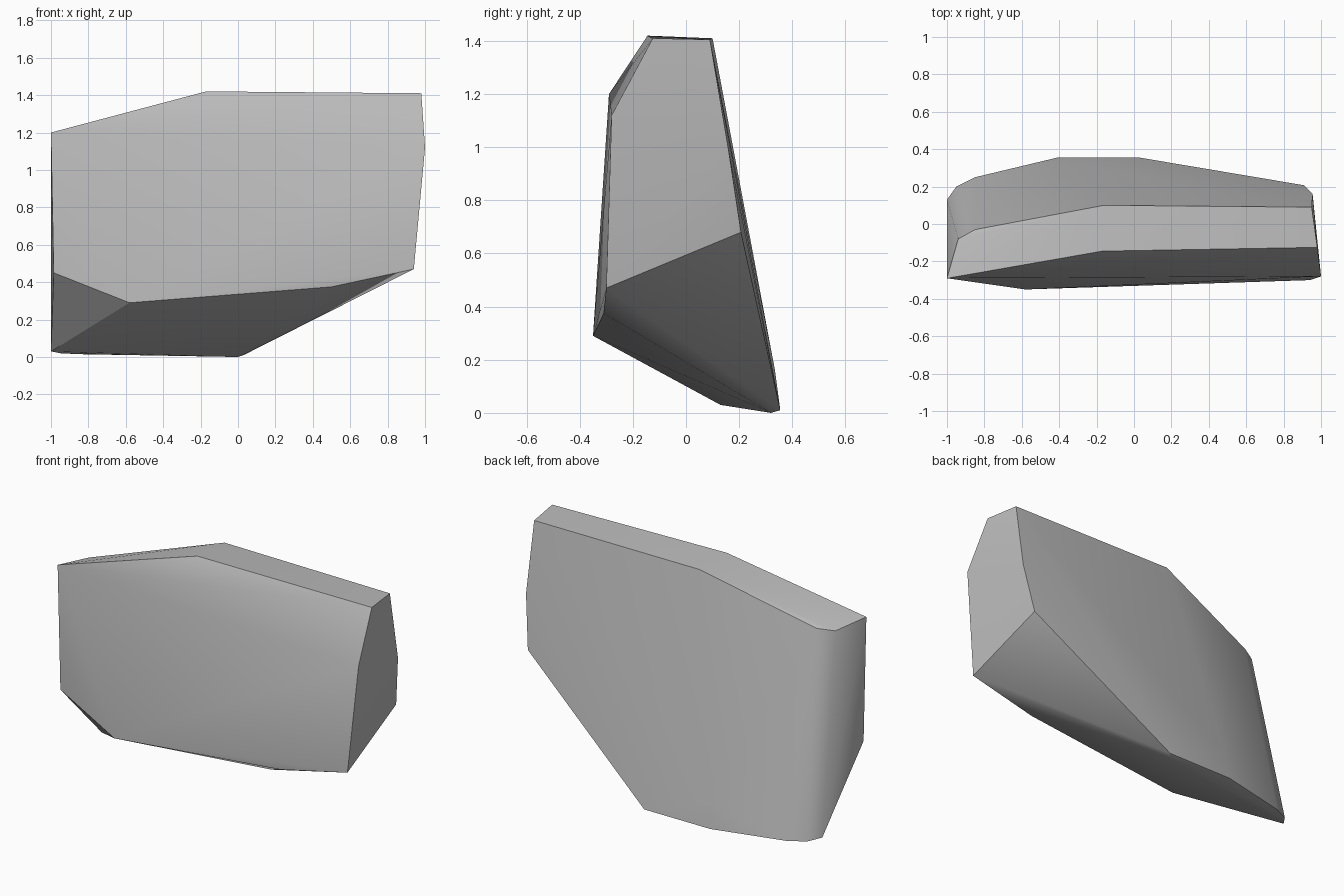
import bpy
import bmesh
import math

cube = bpy.data.objects.get("Cube")
if cube:
    bpy.data.objects.remove(cube)

# Stone colour
stone = bpy.data.materials.new("stone_grey")
stone.use_nodes = True
grey = (0.5, 0.5, 0.5, 1)
stone.diffuse_color = grey
stone.node_tree.nodes["Principled BSDF"].inputs["Base Color"].default_value = grey

# Corners of the chiselled slab, grouped by side
top_rim = [(-1, -.29, 1.2), (-.17, -.145, 1.42), (.98, -.125, 1.41),
           (.95, .09, 1.405), (-.16, .1, 1.41), (-.85, -.03, 1.19), (-.94, -.08, 1.18)]
front_rim = [(1, -.28, 1.12), (.94, -.3, .47), (.5, -.31, .375),
             (-.58, -.35, .29), (-.985, -.285, .45)]
back_rim = [(.955, .16, .99), (.91, .207, .68), (-.4, .335, .16)]
base_rim = [(.03, .355, .01), (0, .32, 0), (-.41, .355, .01),
            (-.85, .25, .015), (-.95, .2, .02), (-1, .13, .03)]

# Wrap the corners in a convex skin
bm = bmesh.new()
for corner in top_rim + front_rim + back_rim + base_rim:
    bm.verts.new(corner)
hull = bmesh.ops.convex_hull(bm, input=bm.verts)
loose = {v for v in hull["geom_interior"] + hull["geom_unused"]
         if isinstance(v, bmesh.types.BMVert)}
bmesh.ops.delete(bm, geom=list(loose), context="VERTS")
bmesh.ops.dissolve_limit(bm, angle_limit=math.radians(1),
                         verts=bm.verts, edges=bm.edges)
bmesh.ops.recalc_face_normals(bm, faces=bm.faces)

mesh = bpy.data.meshes.new("rock_slab")
bm.to_mesh(mesh)
bm.free()
mesh.materials.append(stone)
rock = bpy.data.objects.new("rock_slab", mesh)
bpy.context.collection.objects.link(rock)

# Soft bends, crisp chiselled edges
bpy.ops.object.select_all(action="DESELECT")
rock.select_set(True)
bpy.context.view_layer.objects.active = rock
bpy.ops.object.shade_smooth_by_angle(angle=math.radians(30))
